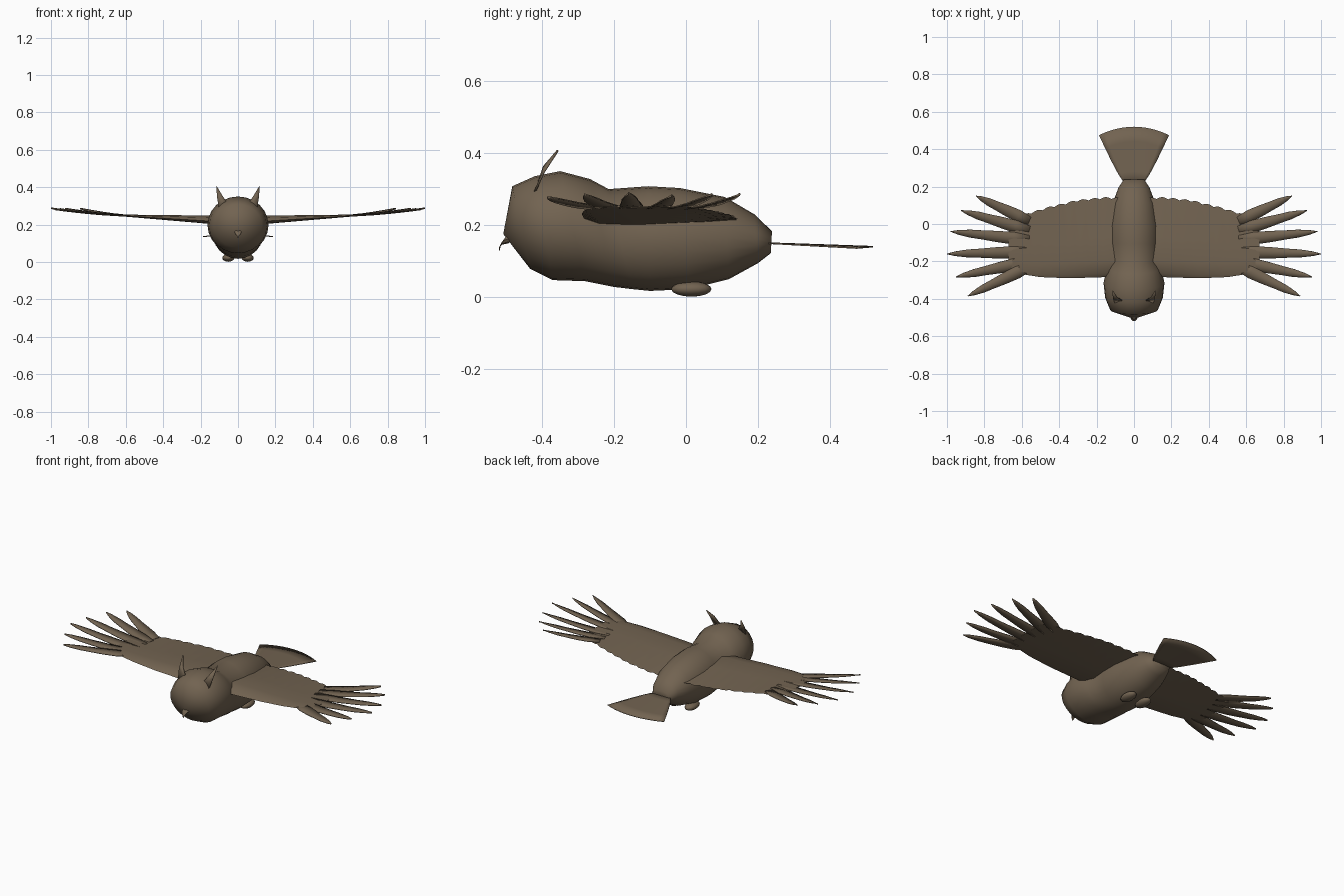
import bpy, bmesh, math
from mathutils import Vector

if "Cube" in bpy.data.objects:
    bpy.data.objects.remove(bpy.data.objects["Cube"])

brown = bpy.data.materials.new("feather brown")
brown.diffuse_color = (0.168, 0.125, 0.082, 1)
brown.use_nodes = True
brown.node_tree.nodes["Principled BSDF"].inputs["Base Color"].default_value = brown.diffuse_color


def make(name, verts, faces, mirror=False, thick=0, angle=40):
    me = bpy.data.meshes.new(name)
    me.from_pydata([tuple(v) for v in verts], [], faces)
    bm = bmesh.new()
    bm.from_mesh(me)
    bmesh.ops.recalc_face_normals(bm, faces=bm.faces)
    bm.to_mesh(me)
    bm.free()
    me.materials.append(brown)
    ob = bpy.data.objects.new(name, me)
    bpy.context.collection.objects.link(ob)
    bpy.context.view_layer.objects.active = ob
    ob.select_set(True)
    bpy.ops.object.shade_smooth_by_angle(angle=math.radians(angle))
    ob.select_set(False)
    if thick:
        s = ob.modifiers.new("thickness", 'SOLIDIFY')
        s.thickness, s.offset = thick, 0
    if mirror:
        ob.modifiers.new("mirror", 'MIRROR')
    return ob


def loft(rings, closed=True):
    """Join equal point rings with quads; returns verts and faces."""
    n = len(rings[0])
    verts = [p for r in rings for p in r]
    faces = []
    for i in range(len(rings) - 1):
        for j in range(n if closed else n - 1):
            k = (j + 1) % n
            faces.append((i * n + j, i * n + k, (i + 1) * n + k, (i + 1) * n + j))
    return verts, faces


# Body and head: tilted rings (top y, top z, bottom y, bottom z, half width)
SEG = 24
sections = [
    (-.483, .308, -.433, .078, .128), (-.42, .336, -.37, .047, .154),
    (-.35, .350, -.28, .044, .163), (-.267, .328, -.20, .028, .145),
    (-.215, .300, -.15, .022, .130), (-.105, .308, -.10, .017, .138),
    (-.017, .303, .01, .022, .135), (.108, .278, .12, .050, .113),
    (.19, .230, .20, .094, .083), (.239, .183, .236, .122, .055)]
rings = []
for yt, zt, yb, zb, w in sections:
    ring = []
    for j in range(SEG):
        a = 2 * math.pi * j / SEG
        t = (1 + math.cos(a)) / 2
        ring.append((w * math.sin(a), yb + (yt - yb) * t, zb + (zt - zb) * t))
    rings.append(ring)
verts, faces = loft(rings)
verts.append((0, -.508, .175))
face_tip = len(verts) - 1
faces += [(j, (j + 1) % SEG, face_tip) for j in range(SEG)]
faces.append(tuple(range(face_tip - SEG, face_tip)))
make("body_and_head", verts, faces, angle=65)

# Beak: small hooked cone
rings = []
for y, z, r in [(-.485, .165, .022), (-.505, .158, .018), (-.516, .145, .010), (-.519, .128, .002)]:
    rings.append([(r * math.cos(a), y + r * .35 * math.sin(a), z + r * .7 * math.sin(a))
                  for a in [2 * math.pi * j / 8 for j in range(8)]])
verts, faces = loft(rings)
faces += [tuple(range(8)), tuple(range(24, 32))]
make("beak", verts, faces)

# Ear tufts: thin blades curving back
verts = [(.056, -.412, .312), (.102, -.422, .288), (.088, -.395, .362),
         (.112, -.397, .345), (.115, -.356, .408)]
make("ear_tuft", verts, [(0, 1, 3, 2), (2, 3, 4)], mirror=True, thick=.006)


# Wing panel: airfoil sections with a scalloped trailing edge
def lerp(points, x):
    for (x0, v0), (x1, v1) in zip(points, points[1:]):
        if x <= x1:
            return v0 + (v1 - v0) * (x - x0) / (x1 - x0)
    return points[-1][1]


lead = [(.06, -.275), (.15, -.284), (.35, -.290), (.50, -.284), (.62, -.265), (.67, -.24)]
trail = [(.06, .140), (.15, .145), (.30, .130), (.45, .094), (.60, .050), (.67, .015)]
top = [(.06, .247), (.67, .254)]
bottom = [(.06, .195), (.67, .248)]
rings = []
STEPS = 40
for i in range(STEPS + 1):
    x = .06 + .61 * i / STEPS
    y0 = lerp(lead, x)
    y1 = lerp(trail, x) - .010 * (1 - abs(math.sin(math.pi * i / 4)))
    zt, zb = lerp(top, x), lerp(bottom, x)
    up = [(0, .35), (.05, .75), (.2, 1), (.5, .85), (1, .35)]
    low = [(.8, .2), (.4, .02), (.1, .05)]
    rings.append([(x, y0 + (y1 - y0) * u, zb + (zt - zb) * h) for u, h in up + low])
verts, faces = loft(rings)
n = len(verts)
faces += [tuple(range(8)), tuple(range(n - 8, n))]
make("wing", verts, faces, mirror=True)

# Wing tip feathers: base y and tip position, spread like fingers
feathers = [(.015, .845, .150, .286), (-.035, .925, .072, .286), (-.085, .980, -.040, .282),
            (-.150, 1.0, -.160, .288), (-.200, .952, -.283, .284), (-.228, .888, -.385, .277)]
widths = [(0, .024), (.2, .033), (.4, .030), (.6, .024), (.75, .021), (.9, .012), (1, .001)]
for k, (yb, xt, yt, zt) in enumerate(feathers):
    a, b = Vector((.56, yb, .247)), Vector((xt, yt, zt))
    side = Vector((-(b.y - a.y), b.x - a.x, 0)).normalized()
    rows = []
    for t, w in widths:
        p = a.lerp(b, t)
        p.z = a.z + (b.z - a.z) * t ** 1.6
        rows.append([p - side * w + Vector((0, 0, -.003)), p, p + side * w + Vector((0, 0, .002))])
    verts, faces = loft(rows, closed=False)
    make(f"tip_feather_{k + 1}", verts, faces, mirror=True, thick=.004)

# Tail: thin fan with rounded end and slightly lowered edges
rows = []
for t in [0, .25, .5, .75, 1]:
    row = []
    for j in range(13):
        s = j / 6 - 1
        x = s * (.04 + .147 * t ** .85)
        y = .20 + t * (.32 - .045 * s * s)
        row.append((x, y, .151 - .011 * t - .004 * t * s * s))
    rows.append(row)
verts, faces = loft(rows, closed=False)
make("tail", verts, faces, thick=.004)

# Feet: tucked ellipsoids under the belly
bpy.ops.mesh.primitive_uv_sphere_add(segments=16, ring_count=8)
foot = bpy.context.object
foot.name = "foot"
for v in foot.data.vertices:
    v.co = (.052 + v.co.x * .032, .015 + v.co.y * .056, .022 + v.co.z * .021)
foot.data.materials.append(brown)
bpy.ops.object.shade_smooth_by_angle(angle=math.radians(60))
foot.modifiers.new("mirror", 'MIRROR')
